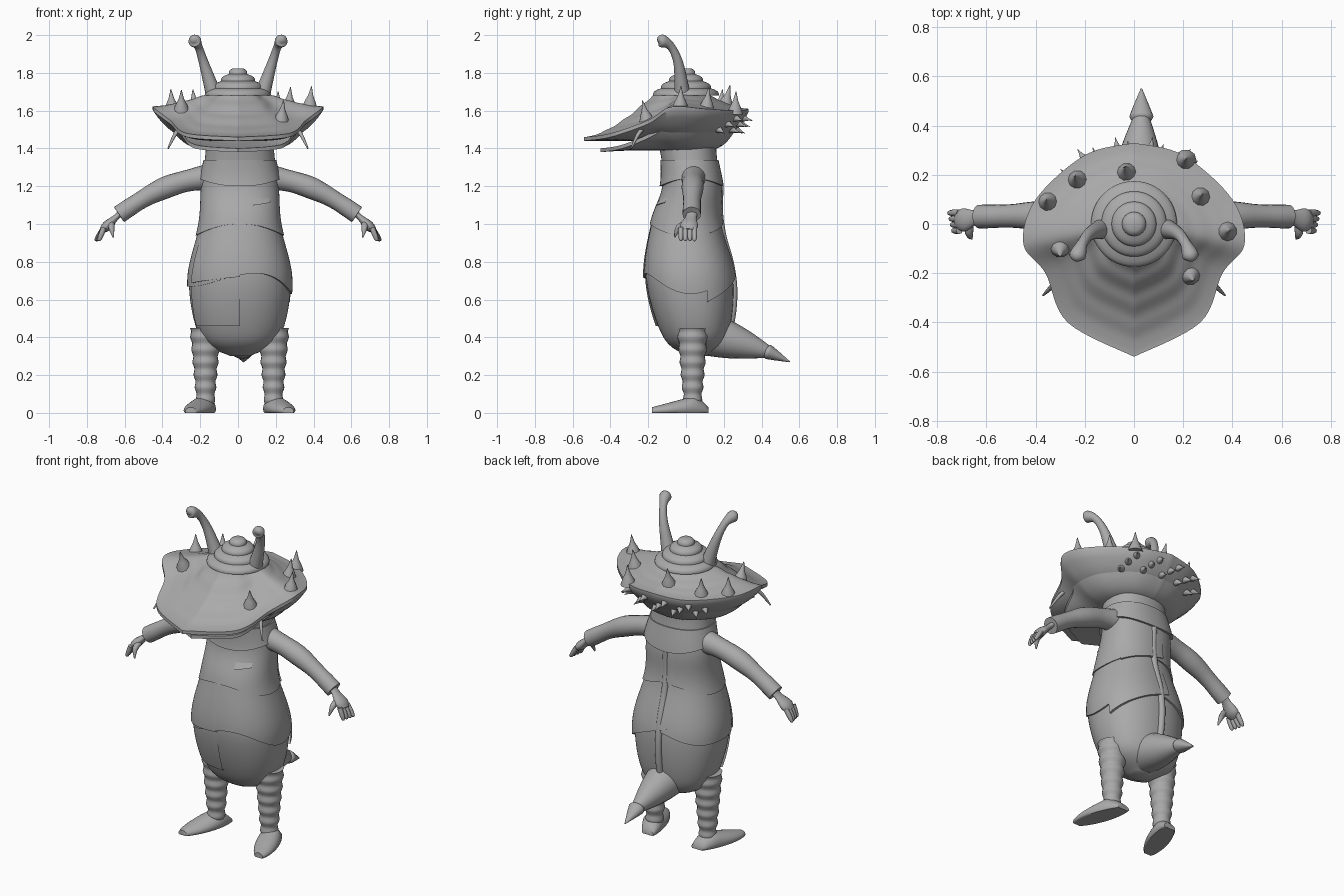
import bpy, bmesh
from math import sin, cos, pi, tau, radians, copysign
from mathutils import Vector
from mathutils.bvhtree import BVHTree

cube = bpy.data.objects.get("Cube")
if cube:
    bpy.data.objects.remove(cube)

grey = bpy.data.materials.new("clay_grey")
grey.use_nodes = True
colour = (0.4, 0.4, 0.4, 1)
grey.diffuse_color = colour
grey.node_tree.nodes["Principled BSDF"].inputs["Base Color"].default_value = colour


def steps(count):
    """Evenly spaced fractions from zero to one."""
    return [i / count for i in range(count + 1)]


def circle(sides):
    return [tau * i / sides for i in range(sides)]


def spline(points, count):
    """Smooth curve through points of any dimension."""
    curve = []
    last = len(points) - 1
    for i in range(last):
        before, start = points[max(i - 1, 0)], points[i]
        end, after = points[i + 1], points[min(i + 2, last)]
        for t in steps(count)[:-1]:
            curve.append([q + t / 2 * (r - p + t * (2 * p - 5 * q + 4 * r - s + t * (3 * (q - r) + s - p)))
                          for p, q, r, s in zip(before, start, end, after)])
    return curve + [list(points[last])]


def loft(name, rings, closed=True, caps=True, sharp=50):
    """Skin a list of equal-sized point rings."""
    bm = bmesh.new()
    rows = [[bm.verts.new(point) for point in ring] for ring in rings]
    for low, high in zip(rows, rows[1:]):
        for j in range(len(low) if closed else len(low) - 1):
            k = (j + 1) % len(low)
            bm.faces.new((low[j], low[k], high[k], high[j]))
    if caps:
        bm.faces.new(rows[0])
        bm.faces.new(rows[-1])
    bmesh.ops.recalc_face_normals(bm, faces=bm.faces)
    mesh = bpy.data.meshes.new(name)
    bm.to_mesh(mesh)
    bm.free()
    mesh.materials.append(grey)
    obj = bpy.data.objects.new(name, mesh)
    bpy.context.collection.objects.link(obj)
    bpy.ops.object.select_all(action='DESELECT')
    obj.select_set(True)
    bpy.context.view_layer.objects.active = obj
    bpy.ops.object.shade_smooth_by_angle(angle=radians(sharp))
    return obj


def tube(name, points, radii, sides=16, count=4, flat=1):
    """Round limb through points, with a radius at each."""
    curve = spline([(*p, r) for p, r in zip(points, radii)], count)
    centres = [Vector(c[:3]) for c in curve]
    span = centres[-1] - centres[0]
    side = Vector((0, 0, 0))
    side[min(range(3), key=lambda axis: abs(span[axis]))] = 1
    rings = []
    for i, centre in enumerate(centres):
        along = (centres[min(i + 1, len(centres) - 1)] - centres[max(i - 1, 0)]).normalized()
        u = (side - along * side.dot(along)).normalized()
        v = along.cross(u) * flat
        rings.append([centre + curve[i][3] * (u * cos(a) + v * sin(a)) for a in circle(sides)])
    return loft(name, rings)


# Body sections: height, centre y, half width, half depth
sections = spline([(0.3, 0.06, 0.05, 0.05), (0.4, 0.05, 0.21, 0.17), (0.7, 0.02, 0.27, 0.23),
                   (1, 0, 0.21, 0.18), (1.2, 0.03, 0.2, 0.15), (1.4, 0.01, 0.18, 0.15),
                   (1.5, 0, 0.18, 0.17)], 8)


def on_body(angle, height, grow=0.0):
    """Point on the body; angle zero faces the front, positive toward +x."""
    i = next((k for k, section in enumerate(sections) if k and section[0] >= height), len(sections) - 1)
    low, high = Vector(sections[i - 1]), Vector(sections[i])
    _, middle, width, depth = low.lerp(high, (height - low[0]) / (high[0] - low[0]))
    across, forward = (copysign(abs(v) ** 0.9, v) for v in (sin(angle), cos(angle)))
    return Vector((0.01 + (width + grow) * across, middle - (depth + grow) * forward, height))


loft("body", [[on_body(a, section[0]) for a in circle(64)] for section in sections])


def garment(name, top, hem, grow, span=None):
    """Thin cloth layer hugging the body, its hem height a rule of the angle."""
    angles = [span[0] + (span[1] - span[0]) * t for t in steps(32)] if span else circle(64)
    rings = [[on_body(a, top, -grow) for a in angles]]
    for t in steps(14):
        rings.append([on_body(a, top + (hem(a) - top) * t, grow * (1 + 2 * t) / 3) for a in angles])
    rings.append([on_body(a, hem(a), -grow) for a in angles])
    loft(name, rings, closed=not span, caps=False)


# Overlapping clothes and folds
garment("collar", 1.34, lambda a: 1.22 - 0.02 * cos(2 * a), 0.02)
garment("jacket", 1.26, lambda a: 0.97 + 0.03 * cos(2 * a), 0.012)
garment("tunic", 1.02, lambda a: 0.69 + 0.04 * cos(2 * a) + 0.02 * sin(3 * a), 0.01)
garment("front_flap", 0.74, lambda a: 0.46, 0.012, (-1.2, 0))
garment("front_panel", 1, lambda a: 0.72 + 0.03 * a, 0.016, (-1.1, 0))
garment("chest_pocket", 1.14, lambda a: 1.09 + 0.03 * a, 0.018, (0.3, 0.8))
garment("back_panel", 1.24, lambda a: 0.82 + 0.06 * a, 0.018, (2.2, 3.4))
garment("back_fold", 1, lambda a: 0.36 + 0.12 * a, 0.016, (1.9, 3.3))
tube("back_seam", [on_body(pi, 0.4 + 0.8 * t) for t in steps(6)], [0.02] * 7)

# Tail with a pointed end
root, end = Vector((0.015, 0.08, 0.43)), Vector((0.03, 0.43, 0.325))
tube("tail", [root.lerp(end, t) for t in steps(4)], [0.12 - 0.085 * t + 0.015 * sin(pi * t) for t in steps(4)], 20)
point = Vector((0.03, 0.55, 0.27))
tube("tail_tip", [end.lerp(point, t) for t in (-0.2, 0, 0.2, 1)], (0.02, 0.046, 0.043, 0.003), flat=0.8)

# Limbs on both sides
for s, label in ((-1, "right"), (1, "left")):
    def at(x, y, z):
        return Vector((s * x, y, z))

    shoulder, wrist = at(0.15, 0.04, 1.25), at(0.63, 0.03, 1.05)
    tube(label + "_arm", [shoulder.lerp(wrist, t) + Vector((0, 0, 0.04 * sin(pi * t))) for t in steps(10)],
         [0.065 - 0.02 * t + 0.003 * cos(2 * tau * t) for t in steps(10)], 20)

    # Hand with four fingers and a thumb
    knuckle = at(0.72, 0.01, 0.965)
    tube(label + "_palm", [wrist.lerp(knuckle, t) for t in (-0.1, 0.2, 0.7, 1)],
         (0.03, 0.03, 0.048, 0.03), flat=0.55)
    for k in range(4):
        base = at(0.71, 0.045 - 0.024 * k, 0.98)
        tip = at(0.755 - 0.006 * k, base.y, 0.91)
        tube(f"{label}_finger_{k}", [base.lerp(tip, t) for t in (0, 0.5, 0.9, 1)],
             (0.014, 0.014, 0.01, 0.003), 8)
    tube(label + "_thumb", [at(0.67, 0, 1), at(0.67, -0.04, 0.98), at(0.66, -0.06, 0.93)],
         (0.018, 0.016, 0.004), 8)

    # Wrinkled leg and pointed shoe
    hip = s * 0.18 + 0.008
    tube(label + "_leg", [(hip, 0.035, 0.05 + 0.4 * t) for t in steps(24)],
         [0.046 + 0.036 * t + 0.004 * sin(6 * tau * t) for t in steps(24)], 20, 2)
    rings = []
    for t in steps(16):
        width = 0.07 * sin(pi * (0.1 + 0.85 * t)) ** 0.5
        height = 0.03 + 0.08 * (1 - t) * min(1, 4 * t)
        middle = hip + s * (0.09 * t - 0.012)
        rings.append([(middle + width * cos(a), 0.12 - 0.3 * t, max(0, height * (0.3 + 0.7 * sin(a))))
                      for a in circle(24)])
    loft(label + "_shoe", rings)

    # Eye stalk and whisker
    tube(label + "_eye_stalk", [at(0.13, -0.02, 1.69), at(0.18, -0.04, 1.85), at(0.21, -0.08, 1.94),
                                at(0.23, -0.13, 1.97), at(0.235, -0.15, 1.97)],
         (0.042, 0.026, 0.022, 0.034, 0.01))
    tube(label + "_whisker", [at(0.29, -0.2, 1.53), at(0.33, -0.25, 1.48), at(0.37, -0.29, 1.4)],
         (0.011, 0.011, 0.004), 8)


def disc(name, half, floor, roof):
    """Wide plate from a half outline, sloping to a floor below and a terraced roof above."""
    outline = spline(half, 8)
    outline += [(-x, y, z) for x, y, z in reversed(outline[1:-1])]
    levels = [(0.3 + 0.7 * t, 1 - t ** 3, floor, 0.02) for t in steps(12)]
    for t in steps(40):
        rise = min(1, (1.2 * t) ** 1.6 + 0.025 * t * sin(5 * tau * t))
        levels.append((1 - 0.85 * t, rise, roof, 0))
    return loft(name, [[(x * size, y * size, (z - drop) * (1 - blend) + goal * blend) for x, y, z in outline]
                       for size, blend, goal, drop in levels], sharp=40)


# Brimmed head and the lower lip beneath it
edge = [(0, -0.54, 1.46), (0.27, -0.4, 1.48), (0.36, -0.2, 1.55), (0.45, -0.08, 1.62),
        (0.4, 0.1, 1.61), (0.2, 0.28, 1.6), (0, 0.33, 1.61)]
brim = disc("head_brim", edge, 1.44, 1.7)
disc("lower_lip", [(x * 0.84, y * 0.84, z - 0.06) for x, y, z in edge], 1.39, 1.45)

# Coiled shell crown
coils = [(k + u, k + u ** 3) for k in range(4) for u in steps(5)[:-1]]
loft("shell_crown", [[((0.175 - 0.042 * inset) * cos(a), (0.175 - 0.042 * inset) * sin(a), 1.68 + 0.038 * rise)
                      for a in circle(48)] for rise, inset in coils], sharp=35)

# Thorns on the brim top and around its back
surface = BVHTree.FromPolygons([v.co for v in brim.data.vertices], [tuple(p.vertices) for p in brim.data.polygons])


def thorn(name, origin, ray, size):
    """Cone planted where a ray meets the brim, leaning back along the ray."""
    hit, normal, _, _ = surface.ray_cast(origin, ray)
    way = (normal - ray).normalized() * size
    tube(name, [hit + way * t for t in (-0.2, 0.2, 0.5, 1)], [size * r for r in (0.45, 0.3, 0.15, 0.02)], 10, 2)


spots = [(-0.23, 0.18), (-0.03, 0.21), (0.21, 0.26), (0.27, 0.11), (-0.35, 0.09),
         (0.38, -0.03), (0.23, -0.21), (-0.3, -0.1)]
for k, (x, y) in enumerate(spots):
    thorn(f"top_thorn_{k}", Vector((x, y, 2)), Vector((0, 0, -1)), 0.1)
for k, t in enumerate(steps(13)):
    outward = Vector((cos(pi * (0.2 + 0.6 * t)), sin(pi * (0.2 + 0.6 * t)), 0))
    thorn(f"back_thorn_{k}", outward + Vector((0, 0, 1.5 + 0.03 * (k % 3))), -outward, 0.05)
